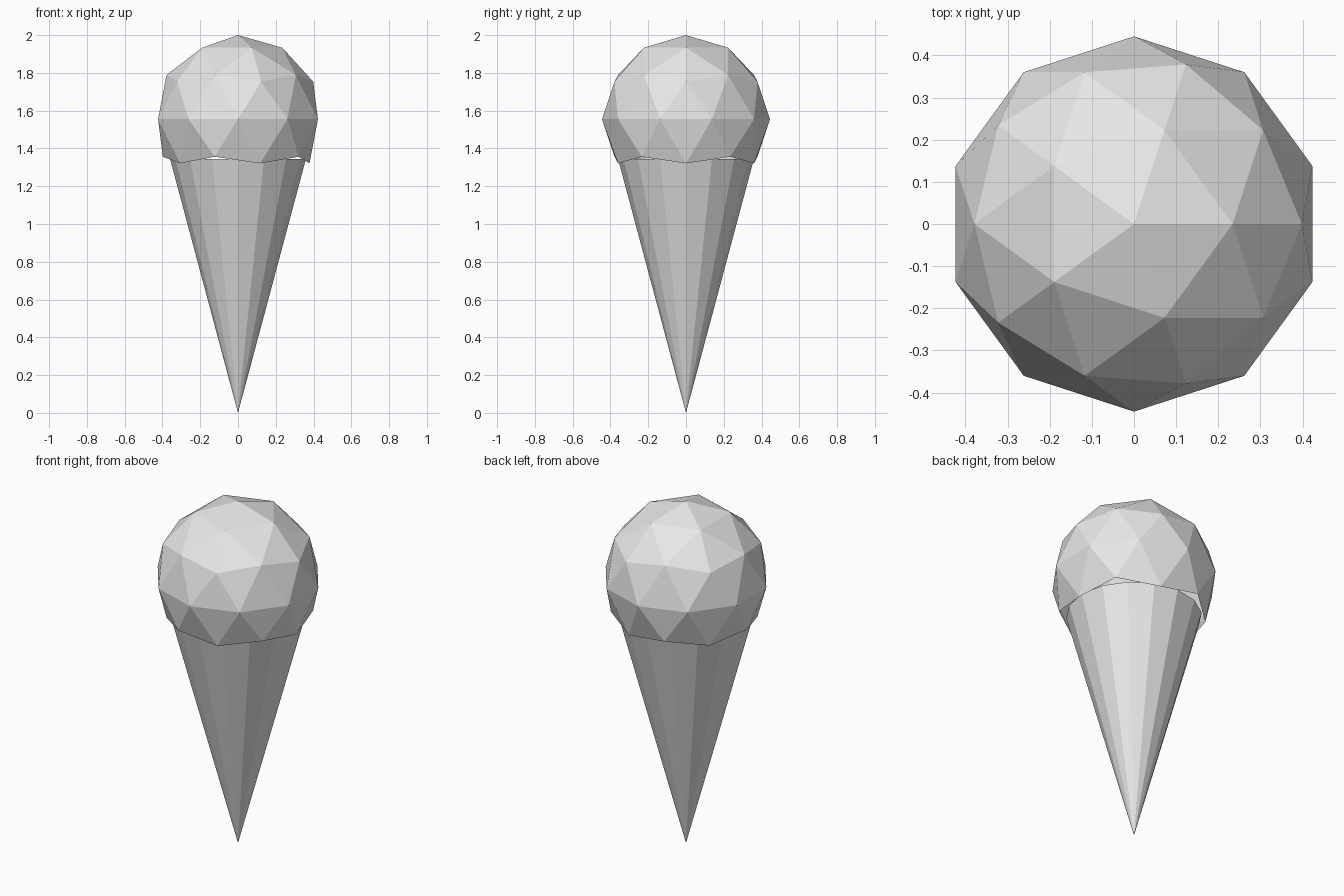
import bpy
import bmesh
from mathutils import Matrix

if "Cube" in bpy.data.objects:
    bpy.data.objects.remove(bpy.data.objects["Cube"])

SCOOP_RADIUS = 0.445
SCOOP_Z = 2.0 - SCOOP_RADIUS
CONE_RADIUS = 0.36
CONE_TOP = 1.345

grey = bpy.data.materials.new("plain grey")
grey.diffuse_color = (0.8, 0.8, 0.8, 1.0)
grey.use_nodes = True
grey.node_tree.nodes["Principled BSDF"].inputs["Base Color"].default_value = grey.diffuse_color


def add_object(name, bm):
    mesh = bpy.data.meshes.new(name)
    bm.to_mesh(mesh)
    bm.free()
    mesh.materials.append(grey)
    obj = bpy.data.objects.new(name, mesh)
    bpy.context.collection.objects.link(obj)
    return obj


# Scoop: faceted ball whose lowest faces are removed, leaving a zigzag rim
bm = bmesh.new()
bmesh.ops.create_icosphere(bm, subdivisions=2, radius=SCOOP_RADIUS)
low = [v for v in bm.verts if v.co.z < -0.6 * SCOOP_RADIUS]
bmesh.ops.delete(bm, geom=low, context='VERTS')
# Drop any face left hanging below the rim
under = [f for f in bm.faces if f.calc_center_median().z < -0.45 * SCOOP_RADIUS]
bmesh.ops.delete(bm, geom=under, context='FACES')
bmesh.ops.translate(bm, verts=bm.verts, vec=(0, 0, SCOOP_Z))
add_object("scoop", bm)

# Wafer cone: sixteen flat sides, point down
bm = bmesh.new()
bmesh.ops.create_cone(bm, cap_ends=True, segments=16, radius1=0.0,
                      radius2=CONE_RADIUS, depth=CONE_TOP,
                      matrix=Matrix.Translation((0, 0, CONE_TOP / 2)))
bmesh.ops.remove_doubles(bm, verts=bm.verts, dist=0.0005)
bmesh.ops.recalc_face_normals(bm, faces=bm.faces)
add_object("wafer_cone", bm)
